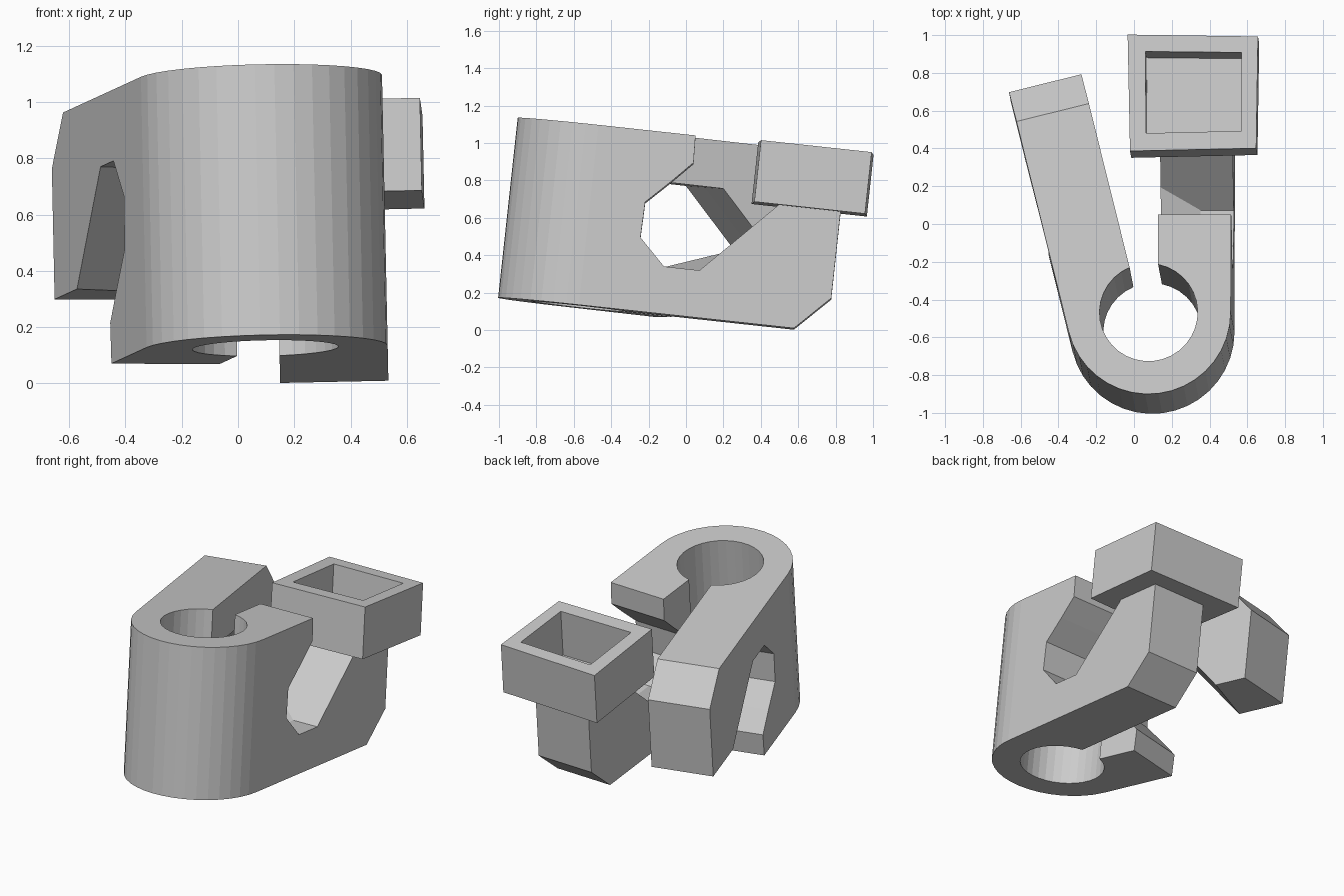
import bpy, bmesh
from math import sin, cos, radians, asin, pi
from mathutils import Matrix, Vector

if "Cube" in bpy.data.objects:
    bpy.data.objects.remove(bpy.data.objects["Cube"])

LOW, TOP = 0.067, 1.035          # height of the clip along its own axis
CX, CY = 0.10, -0.583            # axis of the round end
R_OUT, R_IN, JOIN = 0.435, 0.26, 0.28
YAW = {"right": 0.0, "left": radians(14)}
ACROSS = {"right": (0.435, 0.26, 0.05), "left": (-0.435, -0.24, -0.04)}  # outer, middle, inner
TILT = (Matrix.Translation((0, 0, -0.006)) @ Matrix.Rotation(radians(-1.2), 4, 'Y')
        @ Matrix.Rotation(radians(-6.2), 4, 'X'))

# Side outline of an arm: distance from the axis, height
ARM = [(JOIN, TOP), (0.522, TOP), (0.527, 0.889), (0.42, 0.777), (0.293, 0.652),
       (0.288, 0.461), (0.43, 0.32), (0.621, 0.32), (1.005, 0.715), (1.337, 0.715),
       (1.337, 0.248), (1.156, LOW), (JOIN, LOW)]


def place(side, d, o):
    a = YAW[side]
    return CX - d * sin(a) + o * cos(a), CY + d * cos(a) + o * sin(a)


def finish(bm, name):
    bmesh.ops.remove_doubles(bm, verts=bm.verts, dist=0.0005)
    bmesh.ops.recalc_face_normals(bm, faces=bm.faces)
    bm.transform(TILT)
    mesh = bpy.data.meshes.new(name)
    bm.to_mesh(mesh)
    bm.free()
    ob = bpy.data.objects.new(name, mesh)
    bpy.context.collection.objects.link(ob)
    return ob


def add_hub(bm):
    # C-shaped outline, left open where the arms attach
    pts, open_edges = [], set()
    a0 = pi + YAW["left"]
    n = 18
    for i in range(n + 1):
        a = a0 + (2 * pi - a0) * i / n
        pts.append((CX + R_OUT * cos(a), CY + R_OUT * sin(a)))
    for o in ACROSS["right"]:
        pts.append(place("right", JOIN, o))
    open_edges |= {len(pts) - 3, len(pts) - 2}
    b0 = pi / 2 - asin(0.05 / R_IN)
    b1 = pi / 2 + YAW["left"] + asin(0.04 / R_IN) - 2 * pi
    n = 30
    for i in range(n + 1):
        a = b0 + (b1 - b0) * i / n
        pts.append((CX + R_IN * cos(a), CY + R_IN * sin(a)))
    for o in reversed(ACROSS["left"]):
        pts.append(place("left", JOIN, o))
    open_edges |= {len(pts) - 3, len(pts) - 2}
    lo = [bm.verts.new((x, y, LOW)) for x, y in pts]
    hi = [bm.verts.new((x, y, TOP)) for x, y in pts]
    bm.faces.new(lo[::-1])
    bm.faces.new(hi)
    for i in range(len(pts)):
        j = (i + 1) % len(pts)
        if i not in open_edges:
            bm.faces.new((lo[i], lo[j], hi[j], hi[i]))


def add_arm(bm, side):
    # Three copies of the outline across the thickness; the left arm is upside down
    rings = []
    for k, o in enumerate(ACROSS[side]):
        ring = []
        for i, (d, w) in enumerate(ARM):
            if side == "left":
                w = LOW + TOP - w
                if i in (7, 8):
                    d += 0.055 * k
            elif i == 7 and k == 2:
                d, w = d + 0.11, w + 0.113
            ring.append(bm.verts.new((*place(side, d, o), w)))
        rings.append(ring)
    bm.faces.new(rings[0])
    bm.faces.new(rings[2][::-1])
    for a, b in zip(rings, rings[1:]):
        for i in range(len(ARM) - 1):
            bm.faces.new((a[i], b[i], b[i + 1], a[i + 1]))


# Clip body: round end with two hooked arms
bm = bmesh.new()
add_hub(bm)
for side in YAW:
    add_arm(bm, side)
finish(bm, "clip_body")

# Square cup on the right arm
bm = bmesh.new()
outer = [(0.0, 0.275), (0.668, 0.29), (0.676, 0.885), (-0.014, 0.895)]
inner = [(0.085, 0.37), (0.59, 0.382), (0.59, 0.80), (0.08, 0.805)]
loops = [[bm.verts.new((x, y, w)) for x, y in s]
         for s, w in ((outer, 0.714), (outer, 1.045), (inner, 1.045), (inner, 0.74))]
bm.faces.new(loops[0][::-1])
bm.faces.new(loops[3])
for a, b in zip(loops, loops[1:]):
    for i in range(4):
        j = (i + 1) % 4
        bm.faces.new((a[i], a[j], b[j], b[i]))
finish(bm, "square_cup")
